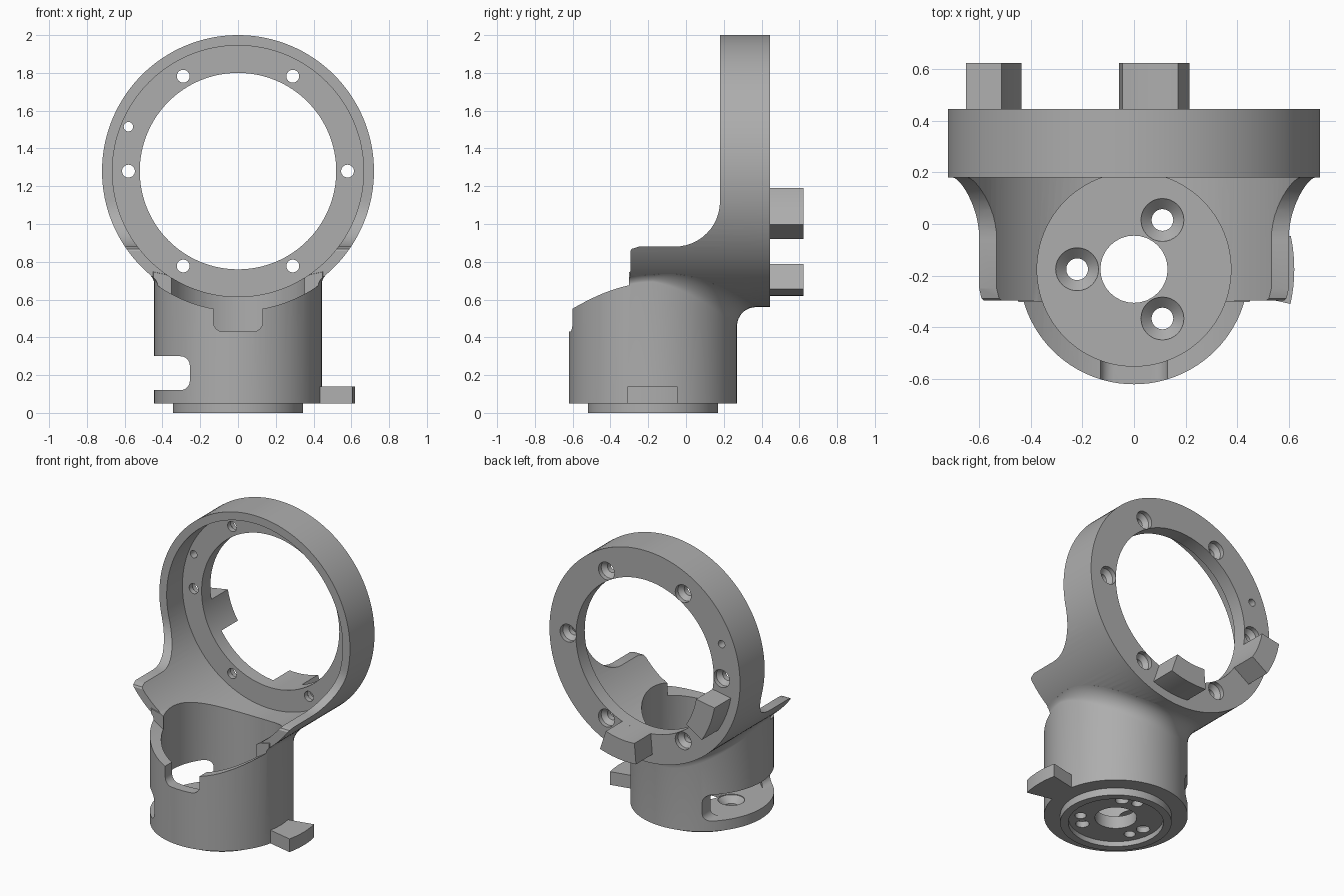
import bpy, bmesh
from math import sin, cos, pi, radians, sqrt

cube = bpy.data.objects.get("Cube")
if cube:
    bpy.data.objects.remove(cube)

grey = bpy.data.materials.new("plain grey")
grey.use_nodes = True
COLOUR = (0.42, 0.42, 0.42, 1)
grey.diffuse_color = COLOUR
grey.node_tree.nodes["Principled BSDF"].inputs["Base Color"].default_value = COLOUR

RING_Z, CUP_Y = 1.28, -0.175     # ring axis height, cup axis depth
RING_R, CUP_R = 0.72, 0.445
SEG = 96


def arc(cx, cy, r, a0, a1, n=12):
    angles = [radians(a0 + (a1 - a0) * i / n) for i in range(n + 1)]
    return [(cx + r * cos(a), cy + r * sin(a)) for a in angles]


def circle(cx, cy, r, n=SEG):
    return arc(cx, cy, r, 0, 360, n)[:-1]


def sector(cx, cy, r0, r1, a0, a1):
    return arc(cx, cy, r1, a0, a1) + arc(cx, cy, r0, a1, a0)


def rounded_rect(x0, x1, y0, y1, r):
    return (arc(x0 + r, y0 + r, r, 180, 270, 6) + arc(x1 - r, y0 + r, r, 270, 360, 6)
            + arc(x1 - r, y1 - r, r, 0, 90, 6) + arc(x0 + r, y1 - r, r, 90, 180, 6))


def place(axis, outline, w):
    if axis == "X":
        return [(w, u, v) for u, v in outline]
    if axis == "Y":
        return [(u, w, v) for u, v in outline]
    return [(u, v, w) for u, v in outline]


def loft(name, rings, poke_top=False):
    bm = bmesh.new()
    rows = [[bm.verts.new(p) for p in ring] for ring in rings]
    n = len(rows[0])
    for a, b in zip(rows, rows[1:]):
        for i in range(n):
            j = (i + 1) % n
            bm.faces.new((a[i], a[j], b[j], b[i]))
    bm.faces.new(rows[0])
    top = bm.faces.new(rows[-1])
    if poke_top:
        bmesh.ops.poke(bm, faces=[top])
    bmesh.ops.recalc_face_normals(bm, faces=bm.faces)
    mesh = bpy.data.meshes.new(name)
    bm.to_mesh(mesh)
    bm.free()
    mesh.materials.append(grey)
    ob = bpy.data.objects.new(name, mesh)
    bpy.context.collection.objects.link(ob)
    return ob


def prism(name, axis, outline, lo, hi):
    return loft(name, [place(axis, outline, lo), place(axis, outline, hi)])


def select(ob):
    bpy.ops.object.select_all(action="DESELECT")
    ob.select_set(True)
    bpy.context.view_layer.objects.active = ob


def combine(ob, other, operation="DIFFERENCE"):
    other.hide_render = True
    select(ob)
    mod = ob.modifiers.new("boolean", "BOOLEAN")
    mod.operation, mod.solver, mod.object = operation, "EXACT", other
    bpy.ops.object.modifier_apply(modifier=mod.name)
    bpy.data.objects.remove(other)


def drill(ob, axis, x, y, steps):
    # steps: (radius, position along the axis)
    combine(ob, loft("drill", [place(axis, circle(x, y, r, 32), w) for r, w in steps]))


# Cup wall, flaring where it meets the underside of the ring tube
def cup_ring(phi, lift=0.0):
    pts = []
    for i in range(SEG):
        a = 2 * pi * i / SEG
        f = 0.02 + 0.08 * max(0, sin(a))
        r = CUP_R + f * (1 - cos(phi))
        x = r * cos(a)
        z = RING_Z - sqrt(RING_R ** 2 - x * x) - f * (1 - sin(phi)) + lift
        pts.append((x, CUP_Y + r * sin(a), z))
    return pts


rings = [place("Z", circle(0, CUP_Y, CUP_R), 0.05)]
rings += [cup_ring(pi / 2 * i / 8) for i in range(9)] + [cup_ring(pi / 2, 0.03)]
body = loft("bracket_body", rings, poke_top=True)

# Base flange and ring tube
combine(body, prism("base", "Z", circle(0, CUP_Y, 0.345), 0, 0.07), "UNION")
tube = prism("tube", "Y", circle(0, RING_Z, RING_R, 128), -0.295, 0.445)
combine(body, tube, "UNION")

# Shoulder cut: open the tube above the cradle with a rounded step
step = [(-0.9, 0.8), (-0.31, 0.83), (-0.288, 0.868), (-0.25, 0.88)]
step += arc(-0.06, 1.12, 0.24, 270, 360) + [(0.18, 2.2), (-0.9, 2.2)]
combine(body, prism("shoulder_cut", "X", step, -1, 1))

# Lowered front lip, ring recess and ring opening
for radius, lo, hi in ((0.74, -0.9, -0.302), (0.665, -0.95, 0.35), (0.52, 0.2, 0.6)):
    combine(body, prism("cut", "Y", circle(0, RING_Z, radius, 128), lo, hi))

# Cup bore, front notch and side slot
combine(body, prism("bore", "Z", circle(0, CUP_Y, 0.375), 0.12, 0.9))
combine(body, prism("notch", "Y", rounded_rect(-0.13, 0.13, 0.43, 0.9, 0.05), -0.9, -0.4))
combine(body, prism("slot", "Y", rounded_rect(-0.9, -0.255, 0.12, 0.3, 0.05), -0.9, 0.5))

# Underside recess, centre hole, countersunk and blind holes in the floor
drill(body, "Z", 0, CUP_Y, [(0.295, -0.1), (0.295, 0.035)])
drill(body, "Z", 0, CUP_Y, [(0.13, -0.1), (0.13, 0.2)])
for k in range(3):
    x, y = circle(0, CUP_Y, 0.22, 3)[k]
    a = radians(60 + 120 * k)
    x, y = 0.22 * cos(a), CUP_Y + 0.22 * sin(a)
    drill(body, "Z", x, y, [(0.042, -0.1), (0.042, 0.075), (0.083, 0.115), (0.083, 0.2)])
    b = a + radians(27)
    drill(body, "Z", 0.22 * cos(b), CUP_Y + 0.22 * sin(b), [(0.035, -0.1), (0.035, 0.08)])

# Ring screw holes, countersunk from the back, and one pin hole
for x, z in circle(0, RING_Z, 0.58, 6):
    drill(body, "Y", x, z, [(0.034, 0.2), (0.034, 0.385), (0.06, 0.415), (0.06, 0.6)])
drill(body, "Y", -0.58, 1.515, [(0.025, 0.2), (0.025, 0.6)])

# Lugs on the back of the ring and the tab at the foot of the cup
parts = [
    body,
    prism("back_lower_lug", "Y", sector(0, RING_Z, 0.52, 0.66, 265, 289), 0.44, 0.622),
    prism("back_side_lug", "Y", sector(0, RING_Z, 0.52, 0.66, 190, 213), 0.44, 0.622),
    prism("foot_tab", "Z", sector(0, CUP_Y, 0.4, 0.62, -12.5, 12), 0.05, 0.14),
]
for ob in parts:
    select(ob)
    bpy.ops.object.shade_smooth_by_angle(angle=radians(30))
